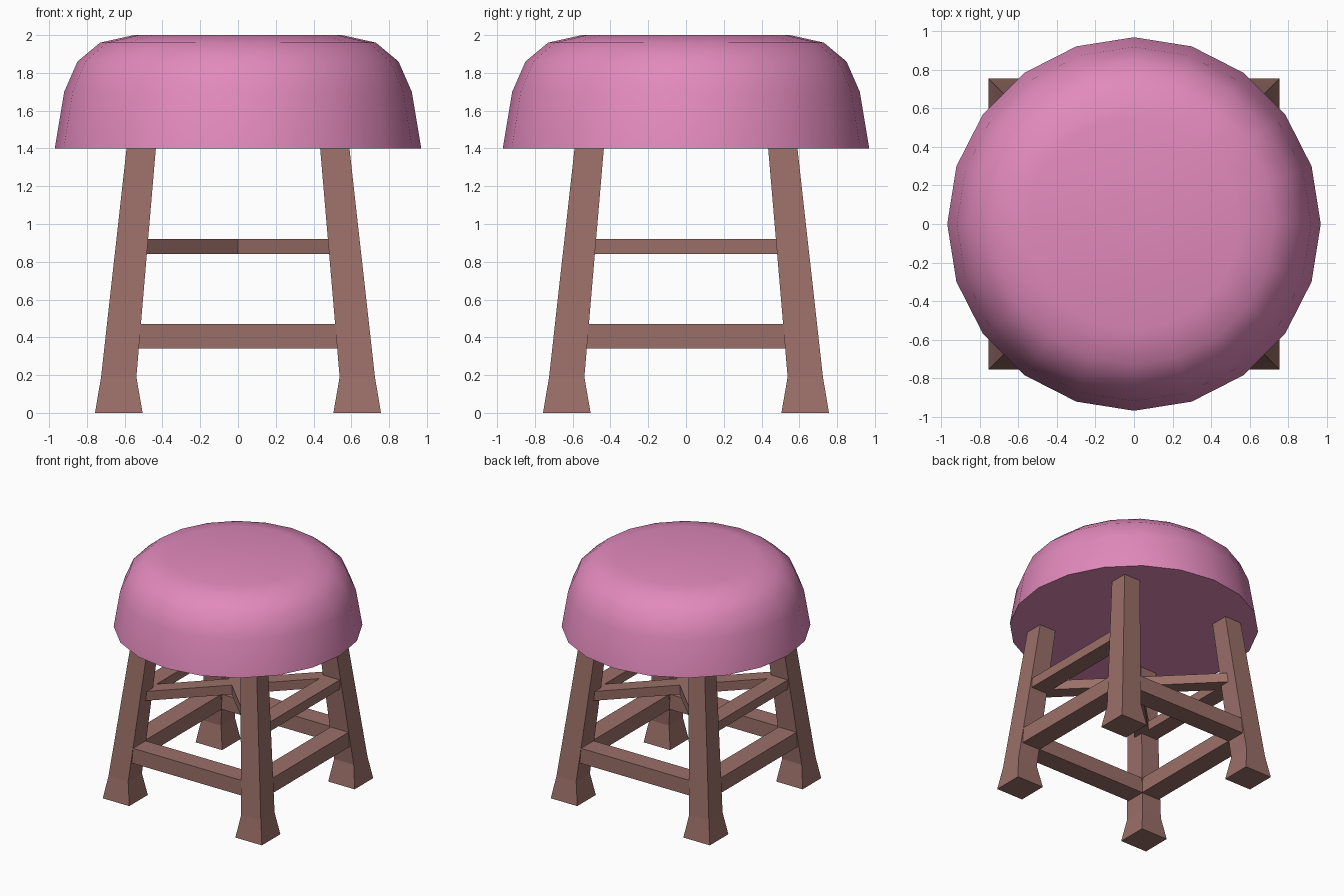
import bpy, bmesh, math
from mathutils import Matrix

if "Cube" in bpy.data.objects:
    bpy.data.objects.remove(bpy.data.objects["Cube"])


def material(name, color):
    m = bpy.data.materials.new(name)
    m.diffuse_color = (*color, 1)
    m.use_nodes = True
    m.node_tree.nodes["Principled BSDF"].inputs["Base Color"].default_value = m.diffuse_color
    return m


pink = material("pink cushion", (0.76, 0.254, 0.503))
wood = material("brown wood", (0.328, 0.159, 0.138))


def finish(bm, name, mat):
    bmesh.ops.recalc_face_normals(bm, faces=bm.faces)
    me = bpy.data.meshes.new(name)
    bm.to_mesh(me)
    bm.free()
    me.materials.append(mat)
    ob = bpy.data.objects.new(name, me)
    bpy.context.collection.objects.link(ob)
    return ob


def loft(name, rings, mat):
    """Skin a stack of closed rings and cap both ends."""
    bm = bmesh.new()
    loops = [[bm.verts.new(p) for p in ring] for ring in rings]
    n = len(loops[0])
    for a, b in zip(loops, loops[1:]):
        for i in range(n):
            j = (i + 1) % n
            bm.faces.new((a[i], a[j], b[j], b[i]))
    bm.faces.new(loops[0])
    bm.faces.new(loops[-1])
    return finish(bm, name, mat)


def bar(name, size, centre, angle=0.0):
    bm = bmesh.new()
    bmesh.ops.create_cube(bm, size=1, matrix=Matrix.Translation(centre)
                          @ Matrix.Rotation(angle, 4, 'Z')
                          @ Matrix.Diagonal((*size, 1)))
    return finish(bm, name, wood)


# Cushion: 20-sided dome with a flat top and flat underside
profile = [(0.97, 1.4), (0.92, 1.7), (0.85, 1.86), (0.73, 1.96), (0.55, 2.0)]
seat = loft("seat", [[(r * math.cos(k * math.tau / 20), r * math.sin(k * math.tau / 20), z)
                      for k in range(20)] for r, z in profile], pink)
bpy.context.view_layer.objects.active = seat
seat.select_set(True)
bpy.ops.object.shade_smooth_by_angle(angle=math.radians(40))
seat.select_set(False)

# Splayed square legs with flared feet: inner edge, outer edge, height
sections = [(0.505, 0.757, 0), (0.538, 0.725, 0.19), (0.435, 0.59, 1.4)]
for sx, side in ((-1, "left"), (1, "right")):
    for sy, end in ((-1, "front"), (1, "back")):
        loft(f"{end}_{side}_leg",
             [[(sx * x, sy * y, z) for x, y in ((i, i), (o, i), (o, o), (i, o))]
              for i, o, z in sections], wood)

# Lower rails on all four sides
for s, side in ((-1, "front"), (1, "back")):
    bar(f"{side}_lower_rail", (1.10, 0.17, 0.13), (0, s * 0.607, 0.405))
for s, side in ((-1, "left"), (1, "right")):
    bar(f"{side}_lower_rail", (0.17, 1.10, 0.13), (s * 0.607, 0, 0.405))
    # Upper rails on the left and right sides only
    bar(f"{side}_upper_rail", (0.145, 1.04, 0.08), (s * 0.563, 0, 0.88))
    # Crossed diagonal braces between opposite legs
    bar(f"{side}_cross_brace", (1.5, 0.12, 0.08), (0, 0, 0.88), s * math.pi / 4)
